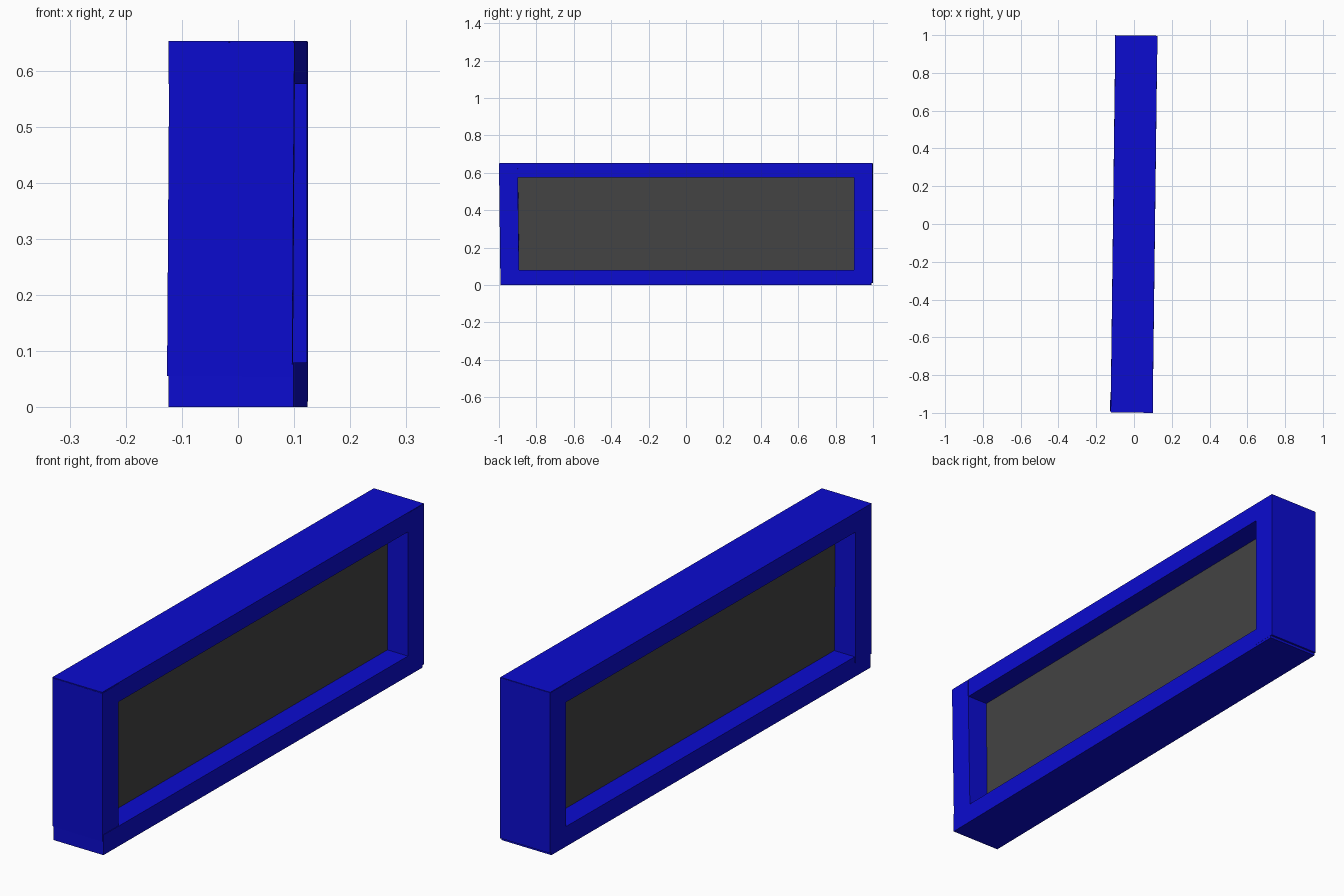
import bpy
from mathutils import Matrix

if "Cube" in bpy.data.objects:
    bpy.data.objects.remove(bpy.data.objects["Cube"])

YAW = -0.0125


def material(name, color):
    m = bpy.data.materials.new(name)
    m.diffuse_color = color
    m.use_nodes = True
    m.node_tree.nodes["Principled BSDF"].inputs["Base Color"].default_value = m.diffuse_color
    return m


blue = material("blue_paint", (0.0035, 0.0035, 0.63, 1))
dark = material("dark_grey", (0.057, 0.057, 0.057, 1))


def box(name, y, z, thick, mat, tilt_x=0.0, tilt_y=0.0, dx=0.0):
    """Box spanning y and z ranges in the yawed frame, with a slight tilt."""
    bpy.ops.mesh.primitive_cube_add(size=1)
    ob = bpy.context.object
    ob.name = name
    size = Matrix.Diagonal((thick, y[1] - y[0], z[1] - z[0], 1))
    place = Matrix.Translation((dx, sum(y) / 2, sum(z) / 2))
    tilt = Matrix.Rotation(tilt_x, 4, 'X') @ Matrix.Rotation(tilt_y, 4, 'Y')
    ob.data.transform(Matrix.Rotation(YAW, 4, 'Z') @ place @ tilt @ size)
    ob.data.materials.append(mat)
    return ob


# Horizontal rails
box("bottom_rail", (-0.99, 0.99), (0.0, 0.08), 0.223, blue)
box("top_rail", (-0.997, 0.997), (0.576, 0.653), 0.222, blue)

# End posts, the front one leaning very slightly
box("front_post", (-0.995, -0.895), (0.055, 0.651), 0.223, blue,
    tilt_x=0.012, tilt_y=0.007, dx=-0.0005)
box("back_post", (0.899, 0.998), (0.01, 0.651), 0.224, blue)

# Recessed panel in the middle of the frame
box("panel", (-0.93, 0.93), (0.05, 0.6), 0.04, dark)
